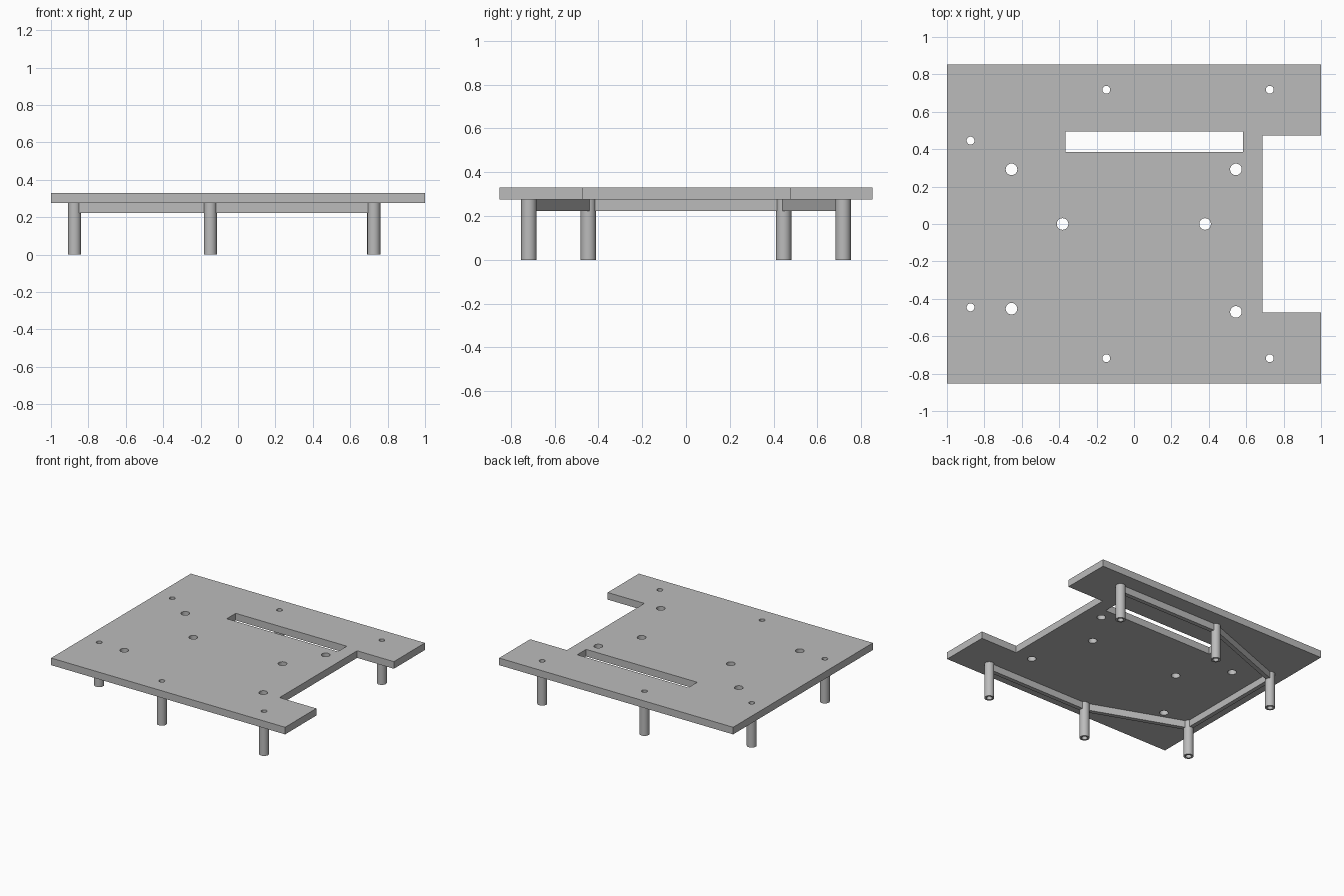
import bpy
import math
from mathutils import Vector

cube = bpy.data.objects.get("Cube")
if cube:
    bpy.data.objects.remove(cube, do_unlink=True)

BOTTOM, TOP, RIB_BOTTOM = 0.275, 0.33, 0.222
POST_R, BORE_R, BOLT_R = 0.035, 0.021, 0.031

grey = bpy.data.materials.new("light grey")
grey.use_nodes = True
grey.diffuse_color = (0.5, 0.5, 0.5, 1)
grey.node_tree.nodes["Principled BSDF"].inputs["Base Color"].default_value = (0.5, 0.5, 0.5, 1)


def circle(centre, radius, sides=32):
    return [(centre[0] + radius * math.cos(math.tau * i / sides),
             centre[1] + radius * math.sin(math.tau * i / sides)) for i in range(sides)]


def rectangle(x0, x1, y0, y1):
    return [(x0, y0), (x1, y0), (x1, y1), (x0, y1)]


def slab(name, loops, z0, z1):
    """Solid between two heights: first loop is the outline, the rest are holes."""
    curve = bpy.data.curves.new(name, "CURVE")
    curve.dimensions = "2D"
    curve.fill_mode = "BOTH"
    curve.extrude = (z1 - z0) / 2
    for loop in loops:
        spline = curve.splines.new("POLY")
        spline.points.add(len(loop) - 1)
        for point, (x, y) in zip(spline.points, loop):
            point.co = (x, y, 0, 1)
        spline.use_cyclic_u = True
    obj = bpy.data.objects.new(name, curve)
    obj.location.z = (z0 + z1) / 2
    bpy.context.collection.objects.link(obj)
    bpy.ops.object.select_all(action="DESELECT")
    obj.select_set(True)
    bpy.context.view_layer.objects.active = obj
    bpy.ops.object.convert(target="MESH")
    obj = bpy.context.object
    obj.data.materials.clear()
    obj.data.materials.append(grey)
    bpy.ops.object.shade_smooth_by_angle(angle=math.radians(30))
    return obj


# Post centres in order around the plate
posts = [(0.726, -0.718), (-0.148, -0.718), (-0.874, -0.446),
         (-0.874, 0.446), (-0.148, 0.718), (0.726, 0.718)]
bolts = [(-0.655, 0.292), (0.545, 0.292), (-0.655, -0.453),
         (0.545, -0.47), (-0.382, 0), (0.38, 0)]

# Top plate with side notch, slot and drilled holes
outline = [(-1, -0.853), (1, -0.853), (1, -0.472), (0.686, -0.472),
           (0.686, 0.474), (1, 0.474), (1, 0.853), (-1, 0.853)]
slot = rectangle(-0.366, 0.583, 0.386, 0.495)
holes = [circle(p, BORE_R) for p in posts] + [circle(p, BOLT_R) for p in bolts]
slab("top_plate", [outline, slot] + holes, BOTTOM, TOP)

# Hollow standoff posts
for i, p in enumerate(posts):
    slab(f"post_{i + 1}", [circle(p, POST_R), circle(p, BORE_R)], 0, BOTTOM)

# Stiffening ribs from post to post, open on the notched side
for i, (a, b) in enumerate(zip(posts, posts[1:])):
    a, b = Vector(a), Vector(b)
    along = (b - a).normalized()
    side = Vector((-along.y, along.x)) * 0.0165
    start, end = a + along * 0.03, b - along * 0.03
    slab(f"rib_{i + 1}", [[start - side, end - side, end + side, start + side]],
         RIB_BOTTOM, BOTTOM)
